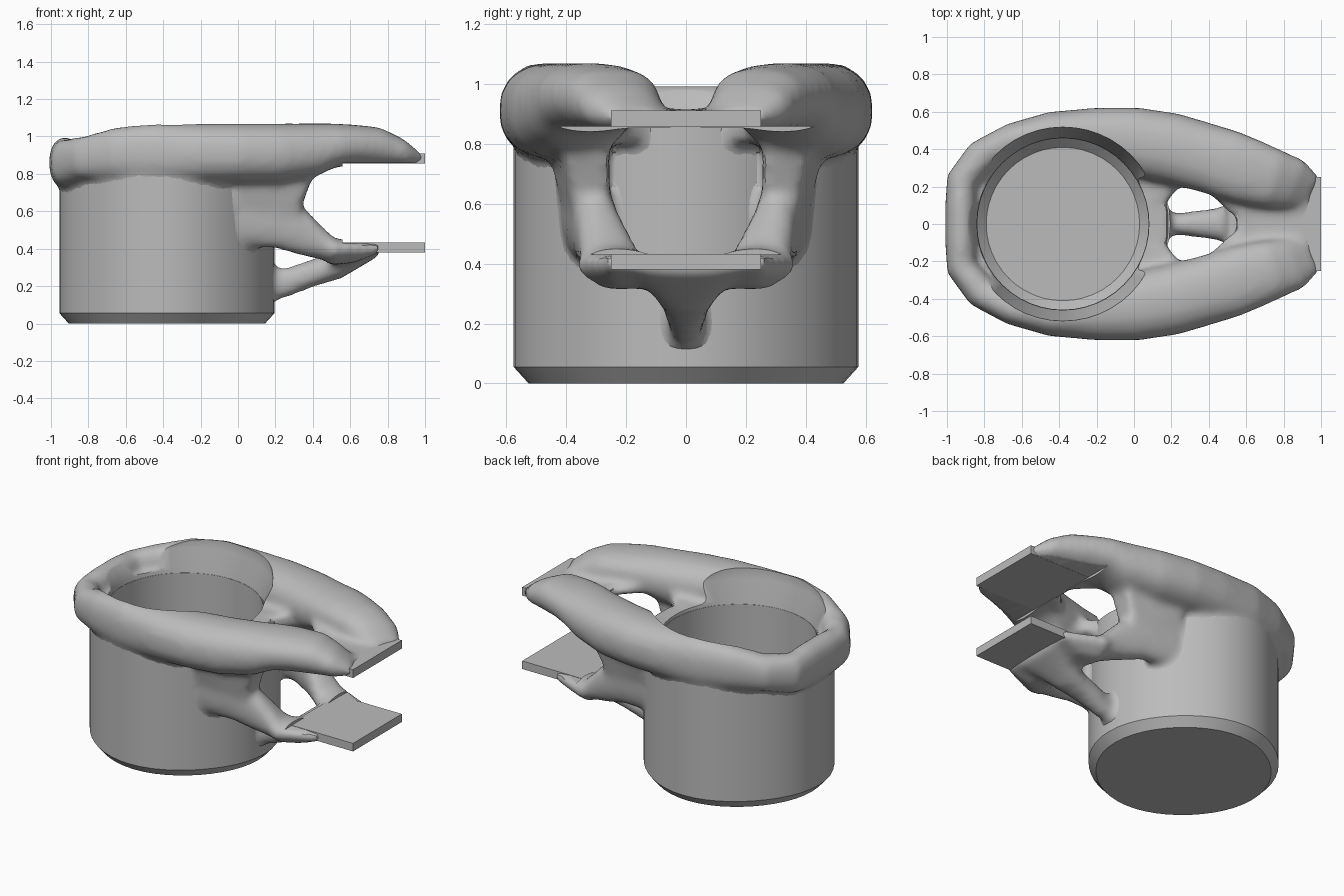
import bpy, bmesh, math
from mathutils import Vector

if bpy.data.objects.get("Cube"):
    bpy.data.objects.remove(bpy.data.objects["Cube"], do_unlink=True)

CX = -0.38  # cup axis

grey = bpy.data.materials.new("plain grey")
grey.use_nodes = True
grey.diffuse_color = (0.5, 0.5, 0.5, 1)
grey.node_tree.nodes["Principled BSDF"].inputs["Base Color"].default_value = (0.5, 0.5, 0.5, 1)


def finish(bm, name):
    bmesh.ops.recalc_face_normals(bm, faces=bm.faces)
    mesh = bpy.data.meshes.new(name)
    bm.to_mesh(mesh)
    bm.free()
    mesh.materials.append(grey)
    ob = bpy.data.objects.new(name, mesh)
    bpy.context.collection.objects.link(ob)
    return ob


def skin(bm, rings):
    """Bridge closed rings and cap both ends."""
    rows = [[bm.verts.new(p) for p in r] for r in rings]
    n = len(rows[0])
    for a, b in zip(rows, rows[1:]):
        for i in range(n):
            bm.faces.new((a[i], a[(i + 1) % n], b[(i + 1) % n], b[i]))
    bm.faces.new(rows[0])
    bm.faces.new(rows[-1][::-1])


def lathe(bm, profile, n=48):
    """Turned shape; each profile point is radius, height, diagonal flattening."""
    rings = []
    for r, z, flat in profile:
        ring = []
        for i in range(n):
            a = 2 * math.pi * i / n
            d = r - flat * math.sin(2 * a) ** 2
            ring.append((CX + d * math.cos(a), d * math.sin(a), z))
        rings.append(ring)
    skin(bm, rings)


def rounded(v):
    """Slightly squared-off circle coordinate."""
    return math.copysign(abs(v) ** 0.88, v)


def tube(bm, path, side=1, n=20):
    """Oval tube; each station is x, y, z, half width, half height."""
    rings = []
    for i, (x, y, z, hw, hz) in enumerate(path):
        a, b = path[max(i - 1, 0)], path[min(i + 1, len(path) - 1)]
        t = Vector((b[0] - a[0], b[1] - a[1])).normalized()
        ring = []
        for k in range(n):
            c = rounded(math.cos(2 * math.pi * k / n))
            s = rounded(math.sin(2 * math.pi * k / n))
            ring.append((x - t.y * hw * c, side * (y + t.x * hw * c), z + hz * s))
        rings.append(ring)
    skin(bm, rings)


def hull(bm, points, side=1):
    vs = [bm.verts.new((x, y * side, z)) for x, y, z in points]
    out = bmesh.ops.convex_hull(bm, input=vs)
    bmesh.ops.delete(bm, geom=[v for v in out["geom_interior"] if isinstance(v, bmesh.types.BMVert)],
                     context="VERTS")


def slab(bm, outline, z0, z1, side=1):
    hull(bm, [(x, y, z) for z in (z0, z1) for x, y in outline], side)


def box(name, x0, x1, y, z0, z1):
    bm = bmesh.new()
    slab(bm, [(a, b) for a in (x0, x1) for b in (-y, y)], z0, z1)
    return finish(bm, name)


# Blended frame: rim, upper arms, webs and lower strut
bm = bmesh.new()
lathe(bm, [(0.57, 0.1, 0.017), (0.57, 0.88, 0.017)])
rim_and_arm = [
    (0.95, 0.16, 0.885, 0.10, 0.03), (0.86, 0.21, 0.915, 0.14, 0.08),
    (0.75, 0.24, 0.945, 0.16, 0.105), (0.6, 0.285, 0.955, 0.18, 0.11),
    (0.5, 0.32, 0.95, 0.185, 0.12), (0.4, 0.35, 0.925, 0.185, 0.145),
    (0.2, 0.405, 0.91, 0.19, 0.16), (0, 0.44, 0.91, 0.185, 0.16),
    (-0.2, 0.46, 0.91, 0.165, 0.16), (-0.45, 0.49, 0.91, 0.11, 0.16),
    (-0.65, 0.45, 0.91, 0.09, 0.14), (-0.82, 0.36, 0.885, 0.09, 0.115),
    (-0.92, 0.23, 0.86, 0.085, 0.125), (-0.925, 0.1, 0.86, 0.085, 0.135),
    (-0.925, -0.02, 0.86, 0.085, 0.135)]
lower_arm = [
    (0, 0.34, 0.58, 0.08, 0.17), (0.2, 0.325, 0.57, 0.07, 0.17),
    (0.35, 0.29, 0.49, 0.08, 0.13), (0.5, 0.24, 0.395, 0.11, 0.065),
    (0.68, 0.17, 0.405, 0.10, 0.025)]
web = [(0, 0.28, 0.45), (0, 0.38, 0.45), (0.28, 0.27, 0.47), (0.28, 0.36, 0.47),
       (0.36, 0.25, 0.68), (0.36, 0.36, 0.68), (0.42, 0.26, 0.85), (0.42, 0.42, 0.85),
       (0, 0.28, 0.85), (0, 0.48, 0.85)]
for side in (1, -1):
    tube(bm, rim_and_arm, side)
    tube(bm, lower_arm, side)
    hull(bm, web, side)
    # Rounded corners of the opening between the arms
    slab(bm, [(0.1, 0.12), (0.19, 0.14), (0.27, 0.23), (0.1, 0.3)], 0.8, 0.89, side)
    slab(bm, [(0.40, 0.17), (0.5, 0.07), (0.6, 0), (0.6, 0.3)], 0.86, 0.92, side)
strut = [(0.1, 0, 0.2, 0.05, 0.10), (0.25, 0, 0.215, 0.06, 0.08),
         (0.4, 0, 0.27, 0.08, 0.075), (0.55, 0, 0.32, 0.11, 0.08),
         (0.75, 0, 0.39, 0.20, 0.03)]
tube(bm, strut)
# Fanned pad under the lower plate
hull(bm, [(x, y * s, z) for s in (1, -1) for x, y, z in
          ((0.49, 0.28, 0.31), (0.62, 0.24, 0.325), (0.5, 0.37, 0.375), (0.5, 0.37, 0.425),
           (0.76, 0.26, 0.38), (0.76, 0.26, 0.43))])
# Thin floor joining the two upper arms
slab(bm, [(x, y * s) for s in (1, -1) for x, y in
          ((0.55, 0.42), (0.75, 0.35), (0.95, 0.25))], 0.85, 0.91)
frame = finish(bm, "blended_frame")

# Cutters: cup pocket with flared mouth, and the slot between the plates
bm = bmesh.new()
lathe(bm, [(0.46, 0.08, 0), (0.46, 0.88, 0), (0.515, 1.0, 0), (0.525, 1.2, 0)])
pocket = finish(bm, "pocket_cutter")
slot = box("slot_cutter", 0.56, 1.2, 0.8, 0.43, 0.857)

m = frame.modifiers.new("merge", "REMESH")
m.mode, m.voxel_size = "VOXEL", 0.022
m = frame.modifiers.new("soften", "SMOOTH")
m.factor, m.iterations = 0.5, 8
for cutter in (pocket, slot):
    cutter.hide_render = True
    cutter.hide_set(True)
    m = frame.modifiers.new("cut", "BOOLEAN")
    m.operation, m.object, m.solver = "DIFFERENCE", cutter, "EXACT"

# Bake the modifiers into the frame
bpy.context.view_layer.update()
baked = bpy.data.meshes.new_from_object(frame.evaluated_get(bpy.context.evaluated_depsgraph_get()))
frame.modifiers.clear()
frame.data = baked
baked.materials.clear()
baked.materials.append(grey)
for p in baked.polygons:
    p.material_index = 0
for cutter in (pocket, slot):
    bpy.data.objects.remove(cutter, do_unlink=True)

# Cup shell with chamfered base and chamfered inner floor
bm = bmesh.new()
lathe(bm, [(0.525, 0, 0.01), (0.575, 0.055, 0.017), (0.575, 0.86, 0.017),
           (0.458, 0.86, 0), (0.458, 0.16, 0), (0.41, 0.11, 0)])
cup = finish(bm, "cup_body")

# Flat clamp plates
upper = box("upper_plate", 0.55, 1.0, 0.25, 0.856, 0.91)
lower = box("lower_plate", 0.54, 1.0, 0.25, 0.38, 0.432)

for ob in (frame, cup):
    bpy.ops.object.select_all(action="DESELECT")
    ob.select_set(True)
    bpy.context.view_layer.objects.active = ob
    bpy.ops.object.shade_smooth_by_angle(angle=math.radians(35))
